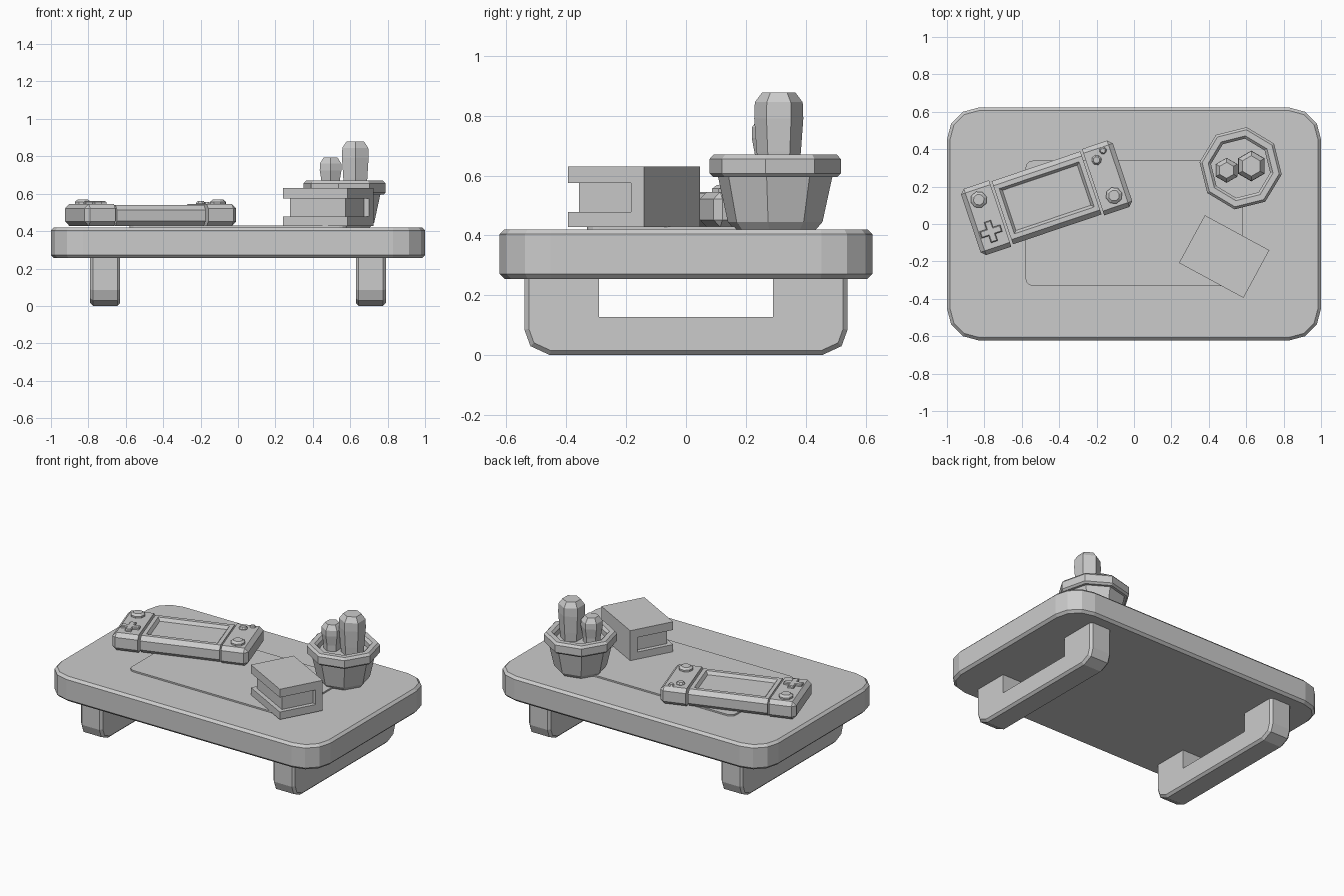
import bpy, bmesh
from math import sin, cos, pi, radians
from mathutils import Matrix, Vector

if "Cube" in bpy.data.objects:
    bpy.data.objects.remove(bpy.data.objects["Cube"])


def finish(bm, name, matrix=None):
    bmesh.ops.recalc_face_normals(bm, faces=bm.faces[:])
    if matrix:
        bm.transform(matrix)
    me = bpy.data.meshes.new(name)
    bm.to_mesh(me)
    bm.free()
    ob = bpy.data.objects.new(name, me)
    bpy.context.collection.objects.link(ob)
    return ob


def bevel(bm, width, keep):
    edges = [e for e in bm.edges if keep((e.verts[0].co + e.verts[1].co) / 2, e)]
    bmesh.ops.bevel(bm, geom=edges, offset=width, offset_type='OFFSET',
                    segments=1, profile=0.5, affect='EDGES')


def rounded_rect(w, d, r, segs):
    pts = []
    for i, (sx, sy) in enumerate([(1, 1), (-1, 1), (-1, -1), (1, -1)]):
        for k in range(segs + 1):
            a = pi / 2 * (i + k / segs)
            pts.append((sx * (w / 2 - r) + r * cos(a), sy * (d / 2 - r) + r * sin(a)))
    return pts


def prism(outline, z0, z1):
    bm = bmesh.new()
    f = bm.faces.new([bm.verts.new((x, y, z0)) for x, y in outline])
    g = bmesh.ops.extrude_face_region(bm, geom=[f])['geom']
    for v in g:
        if isinstance(v, bmesh.types.BMVert):
            v.co.z = z1
    return bm


def flat(m, e):
    return abs(e.verts[0].co.z - e.verts[1].co.z) < 1e-5


def box(x0, x1, y0, y1, z0, z1):
    return prism([(x0, y0), (x1, y0), (x1, y1), (x0, y1)], z0, z1)


def lathe(name, profile, sides, loc, turn=0.0):
    """Faceted solid of revolution from (radius, z) pairs, capped at both ends."""
    bm = bmesh.new()
    rings = [[bm.verts.new((r * cos(turn + 2 * pi * i / sides), r * sin(turn + 2 * pi * i / sides), z))
              for i in range(sides)] for r, z in profile]
    for a, b in zip(rings, rings[1:]):
        for i in range(sides):
            j = (i + 1) % sides
            bm.faces.new((a[i], a[j], b[j], b[i]))
    bm.faces.new(rings[0])
    bm.faces.new(rings[-1])
    return finish(bm, name, Matrix.Translation(loc))


# Table top
bm = prism(rounded_rect(2.0, 1.245, 0.17, 3), 0.255, 0.42)
bevel(bm, 0.016, flat)
finish(bm, "table_top")

# U-shaped legs, profile in y and z
half = [(0.54, 0.26), (0.54, 0.085), (0.52, 0.03), (0.455, 0.0)]
inner = [(-0.29, 0.26), (-0.29, 0.128), (0.29, 0.128), (0.29, 0.26)]
outline = half + [(-y, z) for y, z in reversed(half)] + inner
to_yz = Matrix(((0, 0, 1, 0), (1, 0, 0, 0), (0, 1, 0, 0), (0, 0, 0, 1)))
for side, x in (("left", -0.71), ("right", 0.71)):
    bm = prism(outline, -0.08, 0.08)
    bevel(bm, 0.015, lambda m, e: flat(m, e) and m.y < 0.25
          and (abs(m.x) > 0.5 or m.y < 0.05))
    finish(bm, side + "_leg", Matrix.Translation((x, 0, 0)) @ to_yz)

# Desk mat
finish(prism(rounded_rect(1.16, 0.67, 0.04, 3), 0.415, 0.43),
       "desk_mat", Matrix.Translation((0, 0.004, 0)))

# Handheld console, built along x and then turned
place = Matrix.Translation((-0.467, 0.14, 0)) @ Matrix.Rotation(radians(18.6), 4, 'Z')
bm = box(-0.25, 0.25, -0.178, 0.178, 0.428, 0.54)
bevel(bm, 0.026, lambda m, e: abs(m.x) < 0.01)
top = [f for f in bm.faces if f.calc_center_median().z > 0.539]
bmesh.ops.recalc_face_normals(bm, faces=bm.faces[:])
bmesh.ops.inset_region(bm, faces=top, thickness=0.035)
bmesh.ops.inset_region(bm, faces=top, thickness=0.02, depth=-0.02)
finish(bm, "console_screen_body", place)

for side, s in (("left", -1), ("right", 1)):
    x0, x1 = sorted((s * 0.262, s * 0.428))
    bm = box(x0, x1, -0.187, 0.187, 0.428, 0.545)
    bevel(bm, 0.024, lambda m, e: abs(m.x) > 0.27)
    finish(bm, side + "_controller", place)


def button(name, x, y, r, top):
    lathe(name, [(r, 0.535), (r, top - 0.012), (r * 0.65, top)], 8, (x, y, 0), radians(18))


# Thumb sticks and round buttons
button("left_stick", -0.83, 0.13, 0.045, 0.568)
button("right_stick", -0.107, 0.152, 0.045, 0.568)
button("large_button", -0.2, 0.342, 0.027, 0.56)
button("small_button", -0.166, 0.393, 0.02, 0.556)

# Direction pad
a, b = 0.019, 0.058
cross = [(b, -a), (b, a), (a, a), (a, b), (-a, b), (-a, a),
         (-b, a), (-b, -a), (-a, -a), (-a, -b), (a, -b), (a, -a)]
bm = prism(cross, 0.535, 0.56)
bevel(bm, 0.005, lambda m, e: m.z > 0.559)
finish(bm, "direction_pad", Matrix.Translation((-0.765, -0.04, 0))
       @ Matrix.Rotation(radians(18.6), 4, 'Z'))

# Book: C-shaped cover with the spine at the back, and recessed pages
place = Matrix.Translation((0.482, -0.174, 0)) @ Matrix.Rotation(radians(-28.5), 4, 'Z')
cover = [(0.145, 0.428), (0.145, 0.63), (-0.145, 0.63), (-0.145, 0.575),
         (0.095, 0.575), (0.095, 0.478), (-0.145, 0.478), (-0.145, 0.428)]
finish(prism(cover, -0.196, 0.196), "book_cover", place @ to_yz)
finish(box(-0.168, 0.168, -0.117, 0.1, 0.47, 0.58), "book_pages", place)

# Plant pot with rim and sunken soil
lathe("plant_pot", [(0.138, 0.42), (0.16, 0.445), (0.193, 0.595), (0.21, 0.595), (0.222, 0.607),
                    (0.222, 0.655), (0.208, 0.67), (0.175, 0.67), (0.16, 0.655), (0.16, 0.62)],
      8, (0.57, 0.298, 0), radians(-8.5))

# Cacti
lathe("large_cactus", [(0.066, 0.6), (0.074, 0.68), (0.082, 0.79), (0.08, 0.845), (0.055, 0.878)],
      6, (0.627, 0.31, 0), radians(30))
lathe("small_cactus", [(0.052, 0.6), (0.055, 0.66), (0.067, 0.725), (0.066, 0.762), (0.043, 0.793)],
      6, (0.495, 0.287, 0), radians(30))
